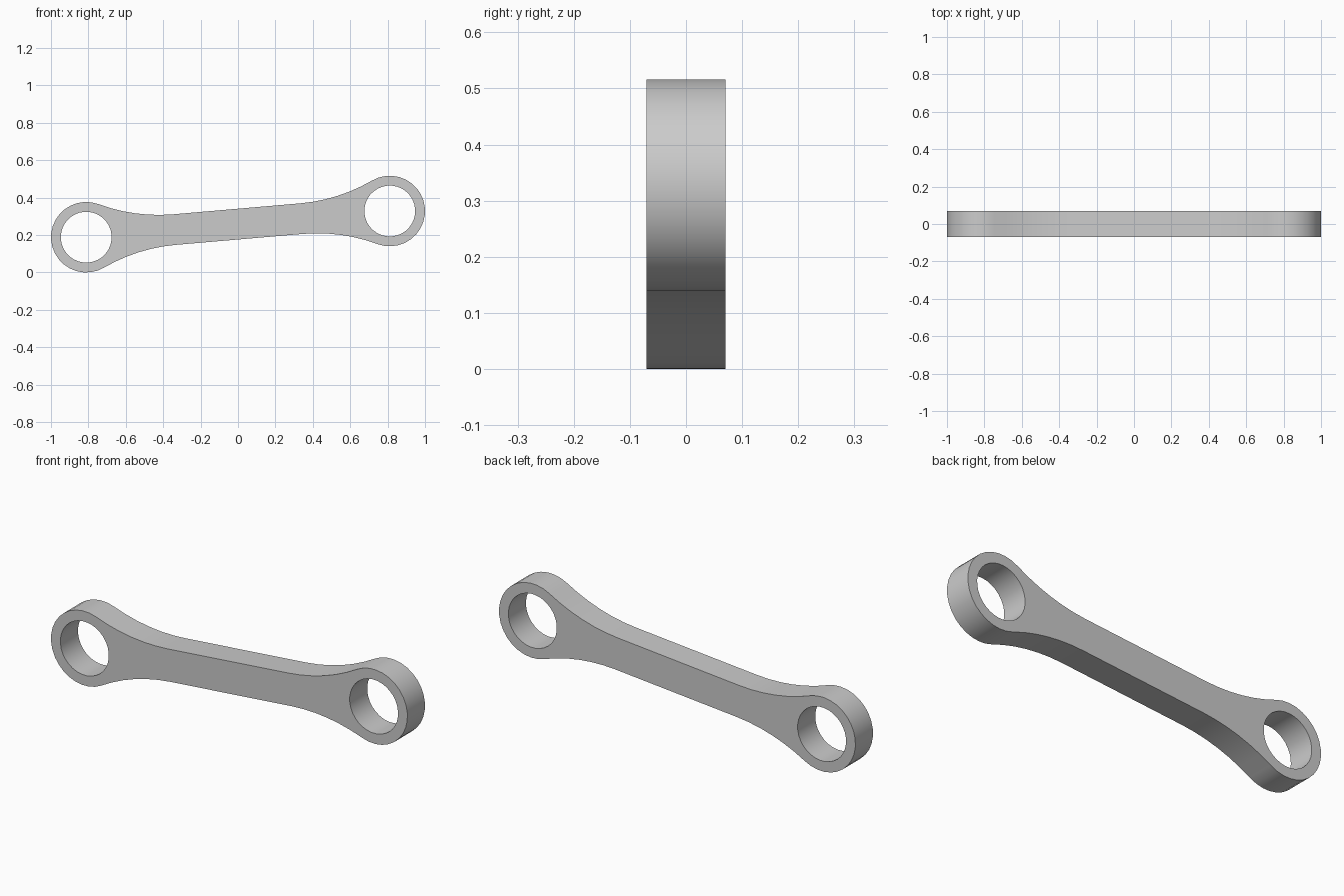
import bpy, bmesh
from math import sin, cos, pi, hypot, atan2, sqrt
from mathutils import Matrix

cube = bpy.data.objects.get("Cube")
if cube:
    bpy.data.objects.remove(cube, do_unlink=True)

HALF = 0.0705        # half thickness
REACH = 0.8145       # link centre to eye centre
EYE, BORE = 0.1885, 0.136
NECK = 0.082         # half width of the straight shank
SHANK = 0.34         # where the fillet begins
TILT = atan2(0.07, 0.8115)

# Fillet radius that is tangent to both shank and eye
gap = REACH - SHANK
fillet = (gap**2 + NECK**2 - EYE**2) / (2 * (EYE - NECK))
sweep = atan2(gap, NECK + fillet)

# Quarter outline: shank fillet, then the round eye
quarter = []
for i in range(7):
    a = sweep * i / 6
    quarter.append((SHANK + fillet * sin(a), NECK + fillet * (1 - cos(a))))
start = pi / 2 + sweep
for i in range(1, 11):
    a = start * (1 - i / 10)
    quarter.append((REACH + EYE * cos(a), EYE * sin(a)))

# Mirror the quarter to the whole outline
right = quarter + [(x, -y) for x, y in quarter[-2::-1]]
outline = right + [(-x, -y) for x, y in right]

bm = bmesh.new()


def add_loop(points):
    verts = [bm.verts.new((x, -HALF, z)) for x, z in points]
    return [bm.edges.new((verts[i - 1], v)) for i, v in enumerate(verts)]


edges = add_loop(outline)
for side in (-1, 1):
    edges += add_loop([(side * REACH + BORE * cos(2 * pi * i / 32),
                        BORE * sin(2 * pi * i / 32)) for i in range(32)])

# Fill the front with both bores left open, then extrude to the back
bmesh.ops.triangle_fill(bm, edges=edges, use_beauty=True, normal=(0, -1, 0))
front = bm.faces[:]
result = bmesh.ops.extrude_face_region(bm, geom=front, use_keep_orig=True)
back = [g for g in result["geom"] if isinstance(g, bmesh.types.BMVert)]
bmesh.ops.translate(bm, verts=back, vec=(0, 2 * HALF, 0))
bmesh.ops.recalc_face_normals(bm, faces=bm.faces[:])

# Tilt the link and stand it on the ground
bm.transform(Matrix.Rotation(-TILT, 4, "Y"))
low = min(v.co.z for v in bm.verts)
bm.transform(Matrix.Translation((0, 0, -low)))

mesh = bpy.data.meshes.new("connecting_link")
bm.to_mesh(mesh)
bm.free()
link = bpy.data.objects.new("connecting_link", mesh)
bpy.context.collection.objects.link(link)

# Plain grey
grey = bpy.data.materials.new("light_grey")
grey.use_nodes = True
colour = (0.6, 0.6, 0.6, 1)
grey.diffuse_color = colour
grey.node_tree.nodes["Principled BSDF"].inputs["Base Color"].default_value = colour
mesh.materials.append(grey)

bpy.ops.object.select_all(action="DESELECT")
link.select_set(True)
bpy.context.view_layer.objects.active = link
bpy.ops.object.shade_smooth_by_angle(angle=pi / 6)
